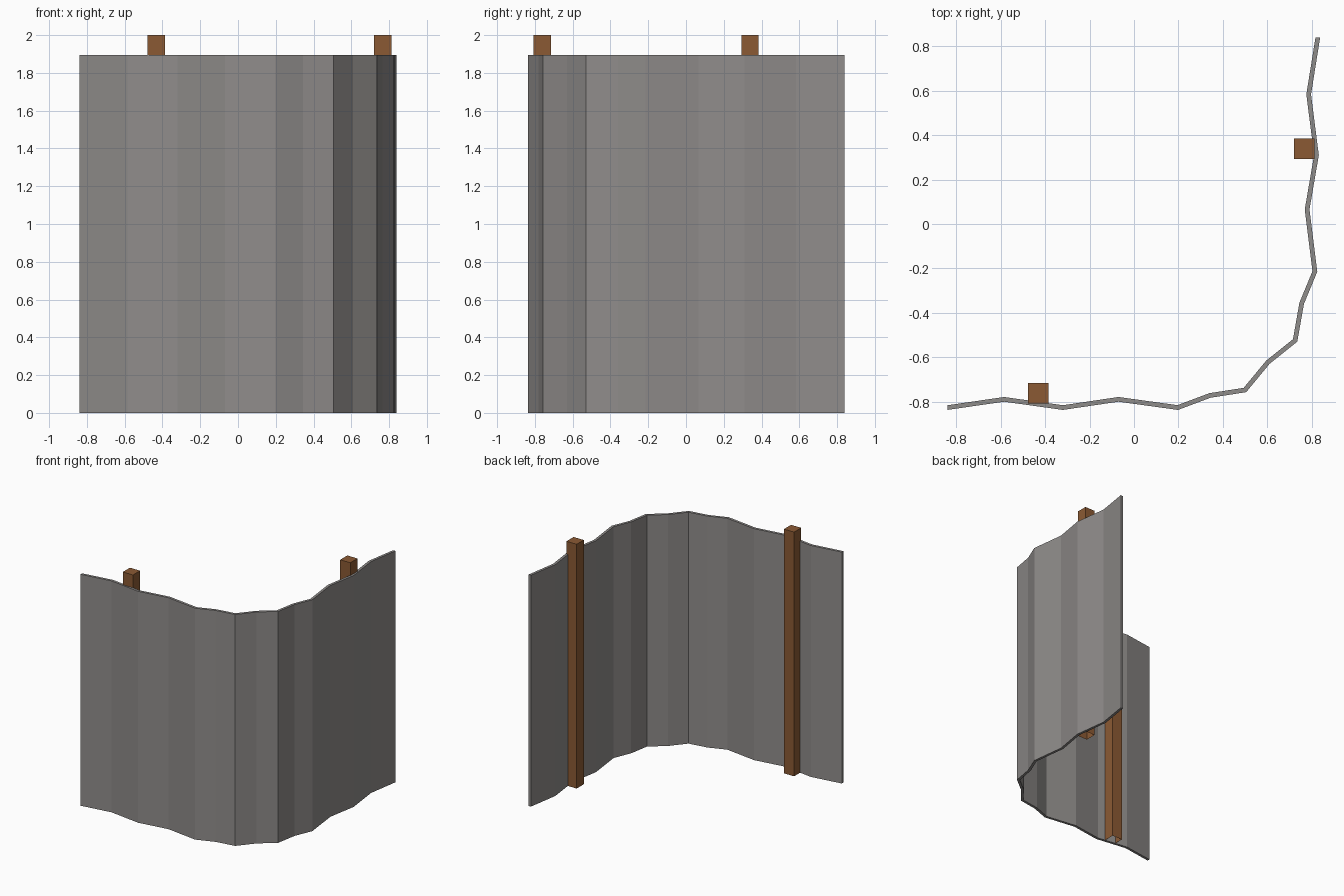
import bpy, bmesh
from mathutils import Vector

if "Cube" in bpy.data.objects:
    bpy.data.objects.remove(bpy.data.objects["Cube"])


def material(name, rgb):
    m = bpy.data.materials.new(name)
    m.diffuse_color = (*rgb, 1)
    m.use_nodes = True
    m.node_tree.nodes["Principled BSDF"].inputs["Base Color"].default_value = m.diffuse_color
    return m


GREY = material("weathered grey", (0.275, 0.262, 0.255))
BROWN = material("brown wood", (0.258, 0.102, 0.034))


def make_object(name, bm, mat):
    mesh = bpy.data.meshes.new(name)
    bm.to_mesh(mesh)
    bm.free()
    mesh.materials.append(mat)
    ob = bpy.data.objects.new(name, mesh)
    bpy.context.collection.objects.link(ob)
    return ob


# Corrugated corner panel: outer path seen from above, thickened inward
PATH = [(-0.84, -0.837), (-0.585, -0.80), (-0.32, -0.837), (-0.07, -0.80),
        (0.198, -0.837), (0.345, -0.782), (0.505, -0.757), (0.61, -0.63),
        (0.735, -0.53), (0.765, -0.36), (0.825, -0.215), (0.79, 0.065),
        (0.832, 0.31), (0.797, 0.583), (0.838, 0.84)]
THICK, HEIGHT = 0.021, 1.895

outer = [Vector(p) for p in PATH]
normals = [Vector((-(b - a).y, (b - a).x)).normalized()
           for a, b in zip(outer, outer[1:])]
inner = []
for i, p in enumerate(outer):
    if i == 0:
        inner.append(p + Vector((0, THICK)))
    elif i == len(outer) - 1:
        inner.append(p - Vector((THICK, 0)))
    else:
        m = (normals[i - 1] + normals[i]).normalized()
        inner.append(p + m * THICK / m.dot(normals[i]))

bm = bmesh.new()
rings = [[bm.verts.new((q.x, q.y, z))
          for q, z in ((o, 0), (n, 0), (n, HEIGHT), (o, HEIGHT))]
         for o, n in zip(outer, inner)]
for a, b in zip(rings, rings[1:]):
    for k in range(4):
        j = (k + 1) % 4
        bm.faces.new((a[k], a[j], b[j], b[k]))
bm.faces.new(rings[0])
bm.faces.new(rings[-1])
bmesh.ops.recalc_face_normals(bm, faces=bm.faces)
make_object("corrugated_panel", bm, GREY)


# Square wooden posts behind the panel, open underneath
def post(name, x, y, size=0.092, height=2.0):
    bm = bmesh.new()
    bmesh.ops.create_cube(bm, size=1)
    bmesh.ops.scale(bm, vec=(size, size, height), verts=bm.verts)
    bmesh.ops.translate(bm, vec=(x, y, height / 2), verts=bm.verts)
    bottom = [f for f in bm.faces if f.normal.z < -0.9]
    bmesh.ops.delete(bm, geom=bottom, context='FACES_ONLY')
    make_object(name, bm, BROWN)


post("left_post", -0.432, -0.762)
post("right_post", 0.767, 0.339)
